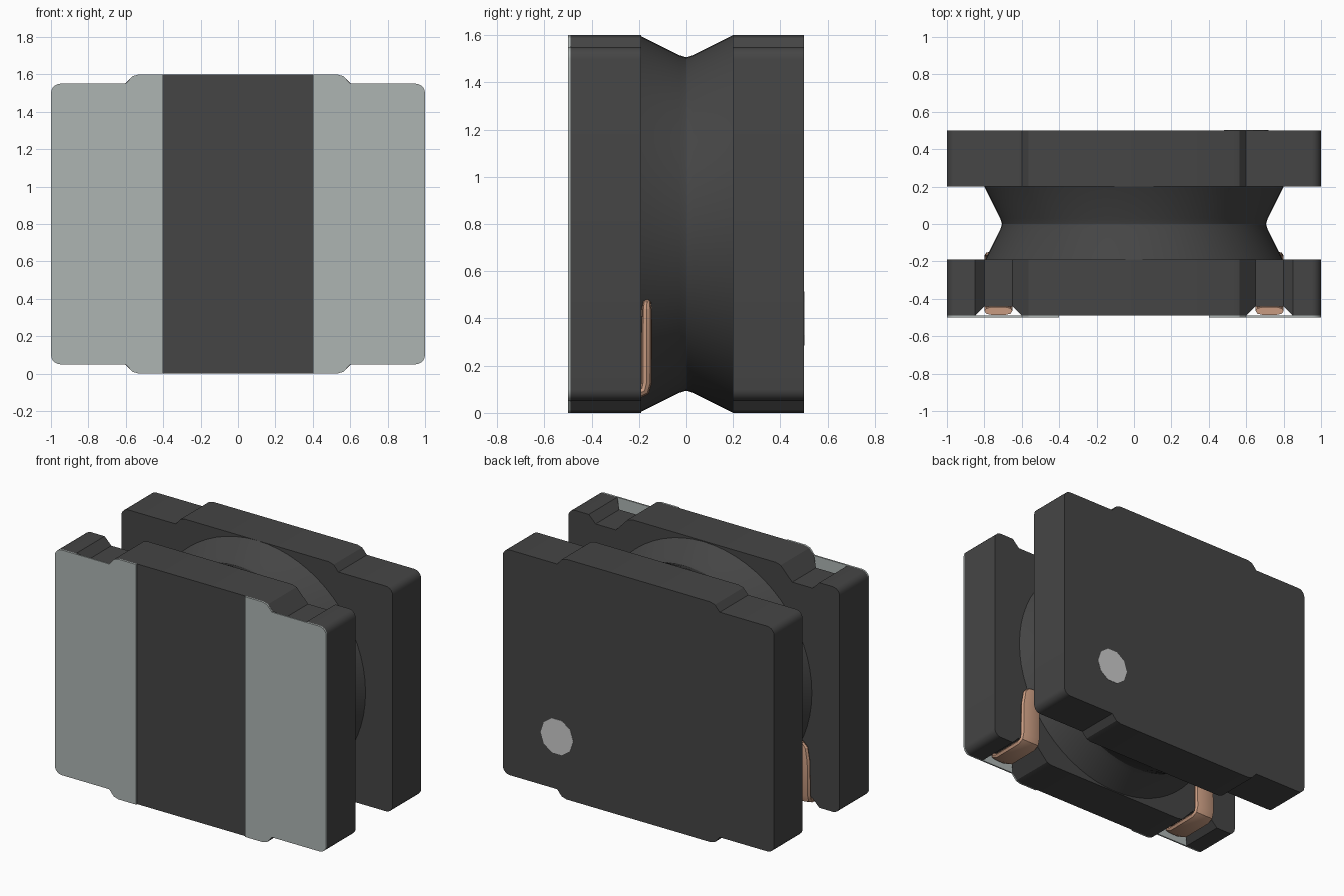
import bpy, bmesh, math
from mathutils import Vector

if "Cube" in bpy.data.objects:
    bpy.data.objects.remove(bpy.data.objects["Cube"])


def material(name, rgb):
    m = bpy.data.materials.new(name)
    m.diffuse_color = (*rgb, 1)
    m.use_nodes = True
    m.node_tree.nodes["Principled BSDF"].inputs["Base Color"].default_value = m.diffuse_color
    return m


FERRITE = material("ferrite", (0.06, 0.06, 0.06))
TIN = material("tin", (0.42, 0.46, 0.45))
COPPER = material("copper", (0.58, 0.33, 0.22))
PAINT = material("paint", (0.6, 0.6, 0.6))


def finish(name, bm, mat, smooth=True):
    bmesh.ops.recalc_face_normals(bm, faces=bm.faces)
    mesh = bpy.data.meshes.new(name)
    bm.to_mesh(mesh)
    bm.free()
    mesh.materials.append(mat)
    ob = bpy.data.objects.new(name, mesh)
    bpy.context.collection.objects.link(ob)
    bpy.ops.object.select_all(action='DESELECT')
    ob.select_set(True)
    bpy.context.view_layer.objects.active = ob
    if smooth:
        bpy.ops.object.shade_smooth_by_angle(angle=math.radians(30))
    return ob


def loft(name, rings, mat, smooth=True, closed_caps=True):
    """Skin a list of equal-length point rings."""
    bm = bmesh.new()
    vs = [[bm.verts.new(p) for p in ring] for ring in rings]
    n = len(vs[0])
    for a, b in zip(vs, vs[1:]):
        for i in range(n):
            j = (i + 1) % n
            bm.faces.new((a[i], a[j], b[j], b[i]))
    if closed_caps:
        bm.faces.new(vs[0])
        bm.faces.new(vs[-1])
    return finish(name, bm, mat, smooth)


def plate(name, outline, y0, y1, mat):
    """Extrude an x-z outline along y."""
    return loft(name, [[(x, y, z) for x, z in outline] for y in (y0, y1)], mat)


MID = 0.8                                   # height of the spool axis
corner = [(0.95 + 0.05 * math.cos(a), 1.5 + 0.05 * math.sin(a))
          for a in [math.radians(18 * i) for i in range(6)]]
shoulder = [(0.565, 1.59), (0.53, 1.6)]
step = [(0.6, 1.55)]
notch = [(0.85, 1.55), (0.8, 1.5), (0.65, 1.5)]


def flip_z(pts):
    return [(x, 2 * MID - z) for x, z in reversed(pts)]


def flip_x(pts):
    return [(-x, z) for x, z in reversed(pts)]


def full(quarter):
    top = quarter + flip_x(quarter)
    return top + flip_z(top)


# flanges: plain at the back, notched at the front
plate("back_flange", full(corner + step + shoulder), 0.2, 0.5, FERRITE)
front = plate("front_flange", full(corner + notch + shoulder), -0.49, -0.19, FERRITE)

# wire channels cut down the front face behind the pads
for s in (-1, 1):
    section = [(0.55, -0.54), (0.9, -0.54), (0.8, -0.44), (0.65, -0.44)]
    cutter = loft("channel_cutter", [[(s * x, y, z) for x, y in section]
                                     for z in (-0.1, 1.7)], FERRITE, False)
    cutter.hide_render = True
    mod = front.modifiers.new("channel", 'BOOLEAN')
    mod.operation = 'DIFFERENCE'
    mod.solver = 'EXACT'
    mod.object = cutter
    bpy.context.view_layer.objects.active = front
    bpy.ops.object.modifier_move_to_index(modifier=mod.name, index=0)
    bpy.ops.object.modifier_apply(modifier=mod.name)
    bpy.data.objects.remove(cutter)

# waisted spool core
profile = [(0.8, -0.2), (0.715, -0.03), (0.706, 0), (0.715, 0.03), (0.8, 0.2)]
loft("core", [[(r * math.cos(t), y, MID + r * math.sin(t))
               for t in [2 * math.pi * i / 64 for i in range(64)]]
              for r, y in profile], FERRITE)

# solder pads
pad_top = corner + step + shoulder + [(0.4, 1.6)]
pad = pad_top + flip_z(pad_top)
plate("right_pad", pad, -0.5, -0.49, TIN)
plate("left_pad", flip_x(pad), -0.5, -0.49, TIN)

# flattened wire leads: x, y, z, size
path = [(0.725, -0.465, 1.3, 1), (0.725, -0.465, 0.13, 1), (0.725, -0.456, 0.093, 1),
        (0.725, -0.425, 0.078, 1), (0.725, -0.205, 0.08, 1), (0.725, -0.176, 0.094, 1),
        (0.725, -0.168, 0.125, 1), (0.722, -0.167, 0.35, 1), (0.71, -0.167, 0.44, 0.95),
        (0.695, -0.166, 0.47, 0.75), (0.69, -0.166, 0.48, 0.3)]


def lead(name, side):
    pts = [Vector(p[:3]) for p in path]
    rings = []
    for i, p in enumerate(pts):
        d = pts[min(i + 1, len(pts) - 1)] - pts[max(i - 1, 0)]
        normal = Vector((0, -d.z, d.y)).normalized()
        ring = []
        for k in range(12):
            a = 2 * math.pi * k / 12
            c, t = math.cos(a), math.sin(a)
            q = p + path[i][3] * (Vector((0.075 * c, 0, 0)) +
                                  normal * 0.0225 * math.copysign(abs(t) ** 0.6, t))
            ring.append((side * q.x, q.y, q.z))
        rings.append(ring)
    loft(name, rings, COPPER)


lead("right_lead", 1)
lead("left_lead", -1)

# polarity dot on the back face
dot = [(0.6 + 0.12 * math.cos(a), 0.4 + 0.12 * math.sin(a))
       for a in [2 * math.pi * i / 10 for i in range(10)]]
plate("marker_dot", dot, 0.495, 0.502, PAINT)
